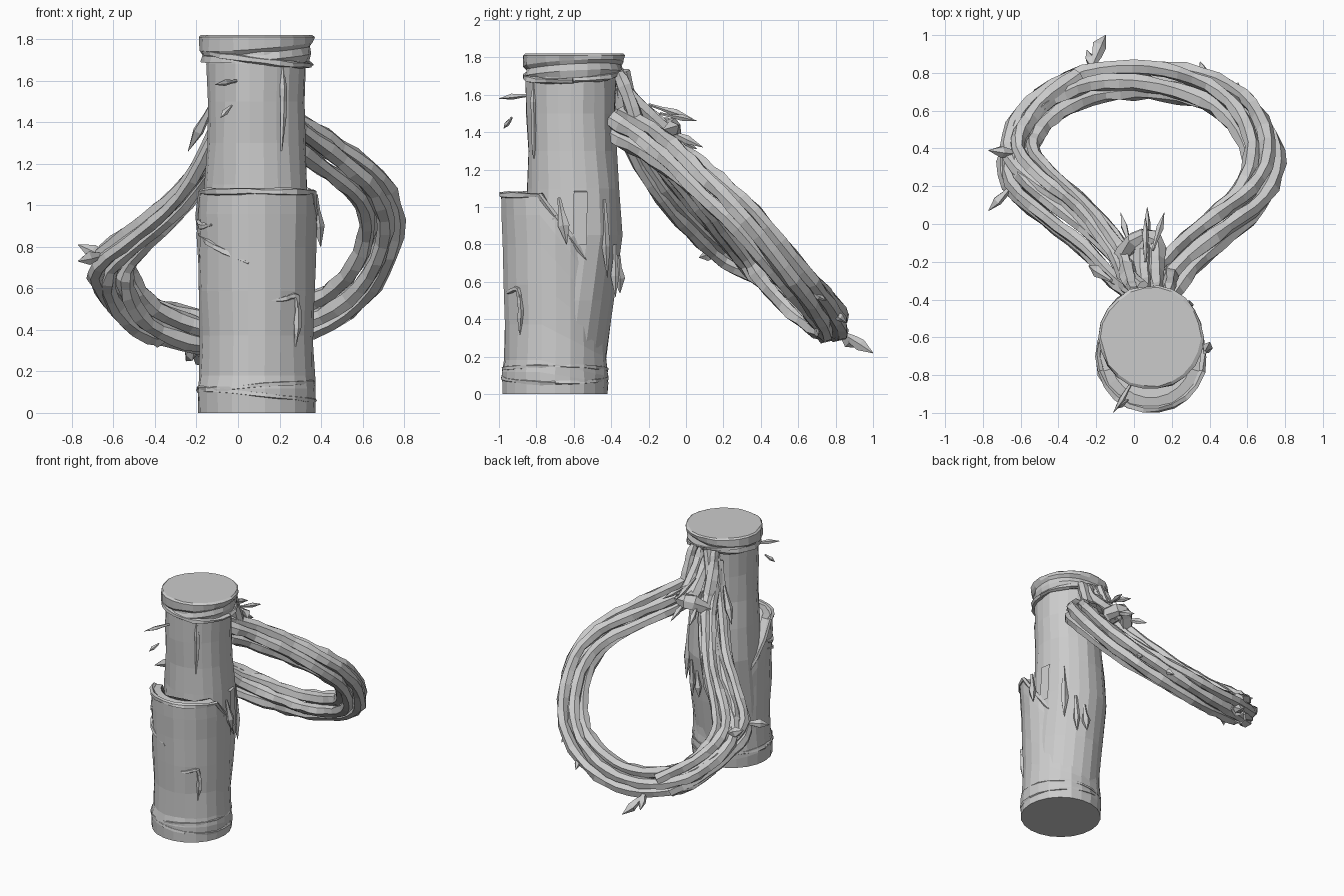
import bpy, math, random
from mathutils import Vector

if "Cube" in bpy.data.objects:
    bpy.data.objects.remove(bpy.data.objects["Cube"])

random.seed(4)


def make(name, verts, faces):
    me = bpy.data.meshes.new(name)
    me.from_pydata([tuple(v) for v in verts], [], faces)
    me.update()
    ob = bpy.data.objects.new(name, me)
    bpy.context.collection.objects.link(ob)
    return ob


def loft(name, rings, cap_start=True, cap_end=True):
    """Skin a list of equal-sized vertex rings."""
    n = len(rings[0])
    verts = [v for r in rings for v in r]
    faces = []
    for i in range(len(rings) - 1):
        for j in range(n):
            k = (j + 1) % n
            faces.append((i*n + j, i*n + k, (i+1)*n + k, (i+1)*n + j))
    if cap_start:
        faces.append(tuple(reversed(range(n))))
    if cap_end:
        faces.append(tuple(range((len(rings)-1)*n, len(rings)*n)))
    return make(name, verts, faces)


def spline(pts, steps):
    """Catmull-Rom resampling of a path."""
    p = [Vector(q) for q in pts]
    p = [2*p[0] - p[1]] + p + [2*p[-1] - p[-2]]
    out = []
    for i in range(1, len(p) - 2):
        a, b, c, d = p[i-1:i+3]
        for s in range(steps):
            t = s / steps
            out.append(0.5*(2*b + (c-a)*t + (2*a-5*b+4*c-d)*t*t + (3*b-a-3*c+d)*t**3))
    out.append(p[-2])
    return out


def frames(path):
    for i, q in enumerate(path):
        t = (path[min(i+1, len(path)-1)] - path[max(i-1, 0)]).normalized()
        u = t.cross(Vector((0, 0.68, 0.73)))
        if u.length < 1e-3:
            u = t.cross(Vector((1, 0, 0)))
        u.normalize()
        yield q, u, t.cross(u)


def tube(name, path, radius, sides=6, jitter=0.2):
    """Rough faceted strand; radius is a function of 0..1 along the path."""
    rings = []
    for i, (q, u, w) in enumerate(frames(path)):
        r = radius(i / (len(path) - 1))
        ring = []
        for j in range(sides):
            a = 2*math.pi*j/sides
            k = r * (1 + random.uniform(-jitter, jitter))
            ring.append(q + u*math.cos(a)*k + w*math.sin(a)*k)
        rings.append(ring)
    return loft(name, rings)


def leaf(name, base, tip, width):
    """Thin pointed bud, thickest a bit past the middle."""
    b, t = Vector(base), Vector(tip)
    path = [b, b.lerp(t, 0.3), b.lerp(t, 0.6), t]
    prof = [0.35, 0.6, 1.0, 0.05]
    return tube(name, path, lambda f: width*prof[round(f*3)], 5, 0.25)


def interp(table, z):
    for a, b in zip(table, table[1:]):
        if z <= b[0]:
            f = max(0, (z - a[0]) / (b[0] - a[0]))
            return [p + (q - p)*f for p, q in zip(a, b)]
    return table[-1]


N = 22
CX = 0.09
ANG = [2*math.pi*i/N for i in range(N)]


def wall(table, a, z, extra=0.0):
    _, cy, r = interp(table, z)
    return Vector((CX + (r+extra)*math.cos(a), cy + (r+extra)*math.sin(a), z))


# inner stem: (z, centre y, radius)
stem = [(0.1, -0.69, 0.25), (0.5, -0.645, 0.26), (0.85, -0.60, 0.262), (1.1, -0.60, 0.247),
        (1.3, -0.61, 0.238), (1.5, -0.618, 0.236), (1.68, -0.615, 0.24), (1.815, -0.61, 0.24)]
loft("stem", [[wall(stem, a, z, random.uniform(-.006, .006)) for a in ANG] for z, _, _ in stem])

# outer sheath with a torn top sloping down to the back
sheath = [(0, -0.70, 0.283), (0.12, -0.70, 0.287), (0.2, -0.695, 0.272), (0.4, -0.695, 0.272),
          (0.6, -0.695, 0.28), (0.85, -0.698, 0.285), (1.08, -0.705, 0.285)]


def torn(a):
    s = math.sin(a)
    if s < 0.0:
        return 1.065
    return 0.95 - 0.40*s


rings = []
for t in (0, 0.11, 0.17, 0.35, 0.55, 0.75, 0.9, 1.0):
    rings.append([wall(sheath, a, t*torn(a), random.uniform(-.005, .005) if t else 0) for a in ANG])
rings.append([wall(sheath, a, torn(a) + 0.01, -0.07) for a in ANG])
loft("sheath", rings)

# rolled bark lip along the torn edge, and the base bands
lip = [wall(sheath, a, torn(a), -0.005) for a in ANG]
tube("sheath_lip", spline(lip + lip[:1], 1), lambda f: 0.017, 5, 0.4)
for z, tilt in ((0.13, 0.02), (0.09, -0.03)):
    p = [wall(sheath, a, z + tilt*math.cos(a), -0.008) for a in ANG]
    tube("base_band", p + p[:1], lambda f: 0.013, 5, 0.3)

# upright bark step on the right, above the tear
step = [a for a in ANG if -0.3 < math.cos(a) and 0 <= math.sin(a) < 0.5]
rows = [[wall(stem, a, z, e) for z, e in ((0.8, .01), (1.08, .012), (1.09, -.02))] for a in step]
make("bark_step", [v for r in rows for v in r],
     [(i*3+j, i*3+3+j, i*3+4+j, i*3+1+j) for i in range(len(rows)-1) for j in range(2)])

# collar of wound bands around the top
collar = [(1.69, 0.25), (1.71, 0.265), (1.745, 0.255), (1.765, 0.272), (1.81, 0.276), (1.82, 0.262)]
rings = []
for i, (z, r) in enumerate(collar):
    rings.append([Vector((CX + (r + random.uniform(-.007, .007))*math.cos(a),
                          -0.60 + (r + random.uniform(-.007, .007))*math.sin(a),
                          z + (0.025*math.sin(a + 1) if 0 < i < 4 else 0))) for a in ANG])
loft("collar", rings)
p = [Vector((CX + 0.255*math.cos(a), -0.605 + 0.255*math.sin(a), 1.71 - 0.035*math.sin(a + 2))) for a in ANG]
tube("collar_band", p + p[:1], lambda f: 0.018, 5, 0.35)

# main vine loop, a bundle of twisted strands
loop = [(.12, -.37, 1.44), (.25, -.19, 1.35), (.45, -.01, 1.22), (.62, .14, 1.09), (.685, .32, .93),
        (.63, .51, .71), (.48, .66, .54), (.25, .745, .43), (0, .77, .38), (-.25, .735, .40),
        (-.45, .63, .47), (-.57, .49, .60), (-.59, .36, .73), (-.46, .23, .86), (-.27, .08, 1.03),
        (-.08, -.15, 1.30), (.0, -.34, 1.52)]
core = spline(loop, 3)
last = len(core) - 1
for k in range(5):
    path = []
    for i, (q, u, w) in enumerate(frames(core)):
        f = i / last
        off = 0.068 * (1 if f < 0.74 else max(0.5, 1 - (f-0.74)*4))
        a = 2*math.pi*k/5 + f*5.0
        path.append(q + u*math.cos(a)*off*1.1 + w*math.sin(a)*off)
    tube("vine_strand", path, lambda f: 0.043*(1 if f < 0.74 else 0.8), 6, 0.22)

# split outer strands on the left that climb to the collar
outer = spline([(-.35, .74, .42), (-.56, .58, .56), (-.65, .40, .68), (-.65, .21, .77), (-.46, .04, .92),
                (-.26, -.12, 1.10), (-.10, -.29, 1.38), (.0, -.37, 1.70)], 3)
for dx, dy, dz in ((0, 0, 0), (.05, .045, .03), (-.02, -.01, -.06)):
    tube("split_strand", [q + Vector((dx, dy, dz)) for q in outer],
         lambda f: 0.045 - 0.015*f, 6, 0.2)

# rooting strands from the collar to the knot
for x0, x1, y1, z1 in ((.0, -.04, -.2, 1.36), (.06, .05, -.1, 1.40), (.12, .11, -.12, 1.42), (.18, .2, -.24, 1.36)):
    tube("root_strand", spline([(x0, -.36, 1.72), ((x0+x1)/2, -.31, 1.60), (x1, y1, z1)], 3),
         lambda f: 0.03 + 0.02*f, 6, 0.25)
tube("knot", spline([(-.09, -.22, 1.33), (.0, -.09, 1.42), (.09, -.08, 1.42), (.17, -.22, 1.36)], 2),
     lambda f: 0.05, 6, 0.25)
tube("knot_base", spline([(.06, -.38, 1.42), (.06, -.25, 1.44), (.06, -.1, 1.42)], 2),
     lambda f: 0.10 - 0.05*f, 7, 0.2)

# leaves and thorns: base, tip, width
for b, t, w in [((.06, -.2, 1.55), (.06, .04, 1.47), .02), ((.1, -.14, 1.5), (.16, .06, 1.46), .018),
                ((-.02, -.12, 1.4), (-.07, .06, 1.31), .02), ((.07, -.12, 1.42), (.07, .09, 1.32), .022),
                ((-.12, -.3, 1.5), (-.24, -.22, 1.26), .03),
                ((-.6, .37, .72), (-.77, .39, .81), .035), ((-.65, .2, .76), (-.77, .07, .73), .032),
                ((-.22, .84, .32), (-.15, 1.0, .22), .04), ((-.2, .8, .34), (-.25, .92, .25), .035),
                ((.38, .76, .45), (.35, .86, .38), .025), ((.55, .66, .55), (.55, .75, .5), .02),
                ((0, -.82, 1.6), (-.11, -1.0, 1.58), .018), ((-.03, -.93, 1.48), (-.085, -.975, 1.42), .015)]:
    leaf("leaf", b, t, w)

# raised bark splinters on the trunk: surface, then (angle, z) pairs in degrees
for tab, pts in [(stem, ((-58, 1.67), (-57, 1.5), (-60, 1.26))),
                 (sheath, ((-172, .86), (-135, .80), (-98, .72))),
                 (sheath, ((-75, .54), (-60, .55), (-47, .56), (-45, .45))),
                 (sheath, ((-45, .56), (-44, .45), (-46, .32))),
                 (sheath, ((-178, .93), (-160, .90), (-140, .905)))]:
    path = spline([wall(tab, math.radians(a), z, -.002) for a, z in pts], 3)
    tube("bark_splinter", path, lambda f: 0.004 + 0.014*math.sin(math.pi*f), 5, 0.3)

# torn bark hanging at the back right
for a, z0, z1 in ((60, .80, .52), (75, .74, .54), (40, 1.04, .62), (5, 1.05, .8)):
    tab = stem if a > 30 else sheath
    leaf("hanging_bark", wall(tab, math.radians(a), z0), wall(tab, math.radians(a + 6), z1, .03), .028)
